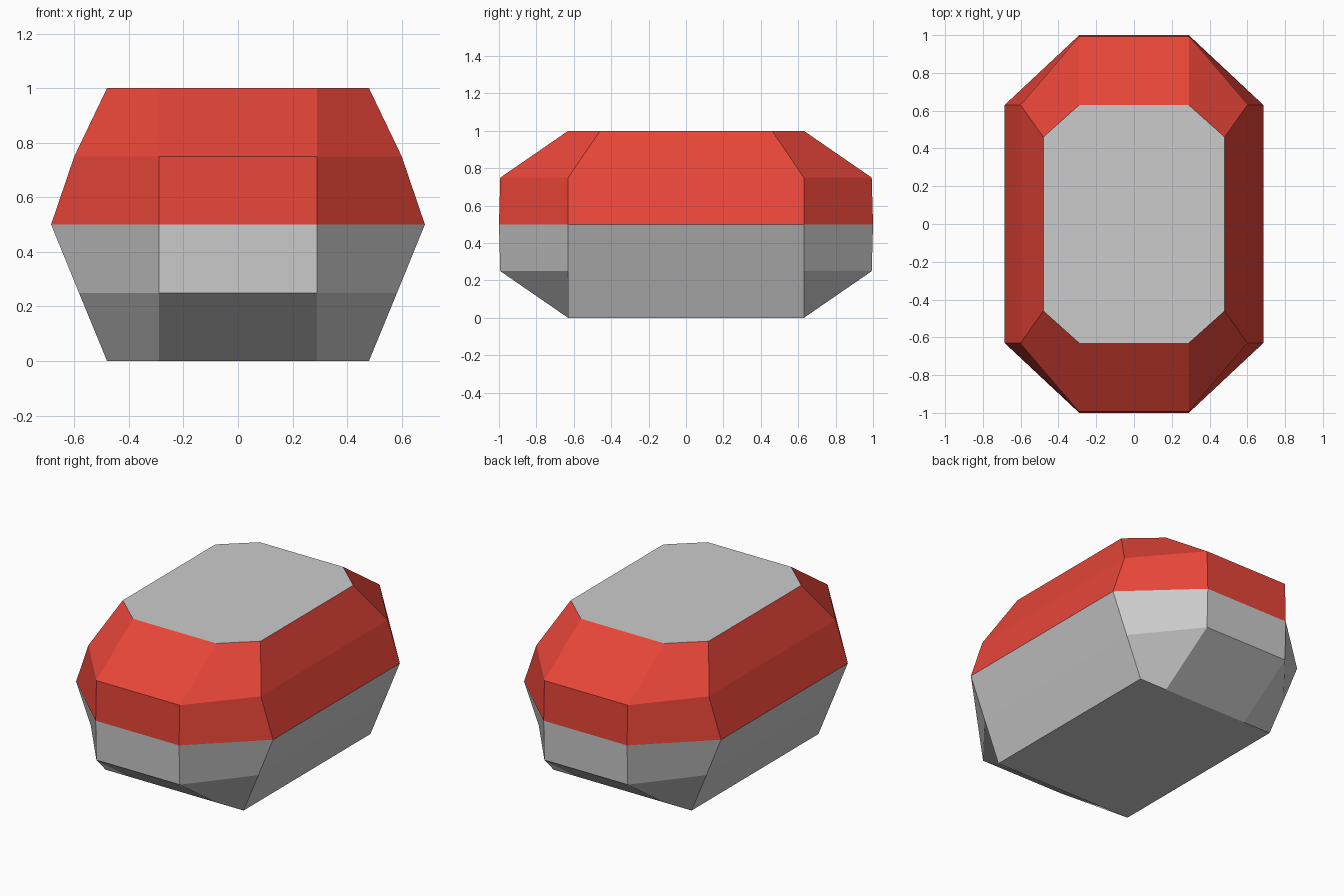
import bpy, bmesh

if "Cube" in bpy.data.objects:
    bpy.data.objects.remove(bpy.data.objects["Cube"])

END_X = 0.29  # half width of the flat end facets

red = bpy.data.materials.new("red")
red.diffuse_color = (0.8, 0.06, 0.04, 1)
red.use_nodes = True
red.node_tree.nodes["Principled BSDF"].inputs["Base Color"].default_value = red.diffuse_color


def octagon(bm, z, side_x, side_y, end_y):
    """Ring of eight points, mirrored in x and y."""
    q = [(side_x, side_y), (END_X, end_y)]
    pts = (q + [(-x, y) for x, y in q[::-1]]
           + [(-x, -y) for x, y in q] + [(x, -y) for x, y in q[::-1]])
    return [bm.verts.new((x, y, z)) for x, y in pts]


def loft(name, levels, cap=None, walls=True, material=None):
    """Skin a stack of octagons, optionally capping one end."""
    bm = bmesh.new()
    rings = [octagon(bm, *lv) for lv in levels]
    if walls:
        for a, b in zip(rings, rings[1:]):
            for i in range(8):
                j = (i + 1) % 8
                bm.faces.new((a[i], a[j], b[j], b[i]))
    if cap == "bottom":
        bm.faces.new(rings[0][::-1])
    elif cap == "top":
        bm.faces.new(rings[-1])
    mesh = bpy.data.meshes.new(name)
    bm.to_mesh(mesh)
    bm.free()
    if material:
        mesh.materials.append(material)
    obj = bpy.data.objects.new(name, mesh)
    bpy.context.collection.objects.link(obj)
    return obj


# Levels: height, side half width, side half length, end half length
base = (0.0, 0.48, 0.63, 0.63)
lower = (0.25, 0.583, 0.63, 0.993)
girdle = (0.5, 0.685, 0.63, 1.0)
upper = (0.75, 0.60, 0.63, 0.993)
table = (1.0, 0.48, 0.46, 0.63)

# Grey lower half, red upper half, grey flat top
loft("lower_body", [base, lower, girdle], cap="bottom")
loft("upper_band", [girdle, upper, table], material=red)
loft("top_panel", [table], cap="top", walls=False)
